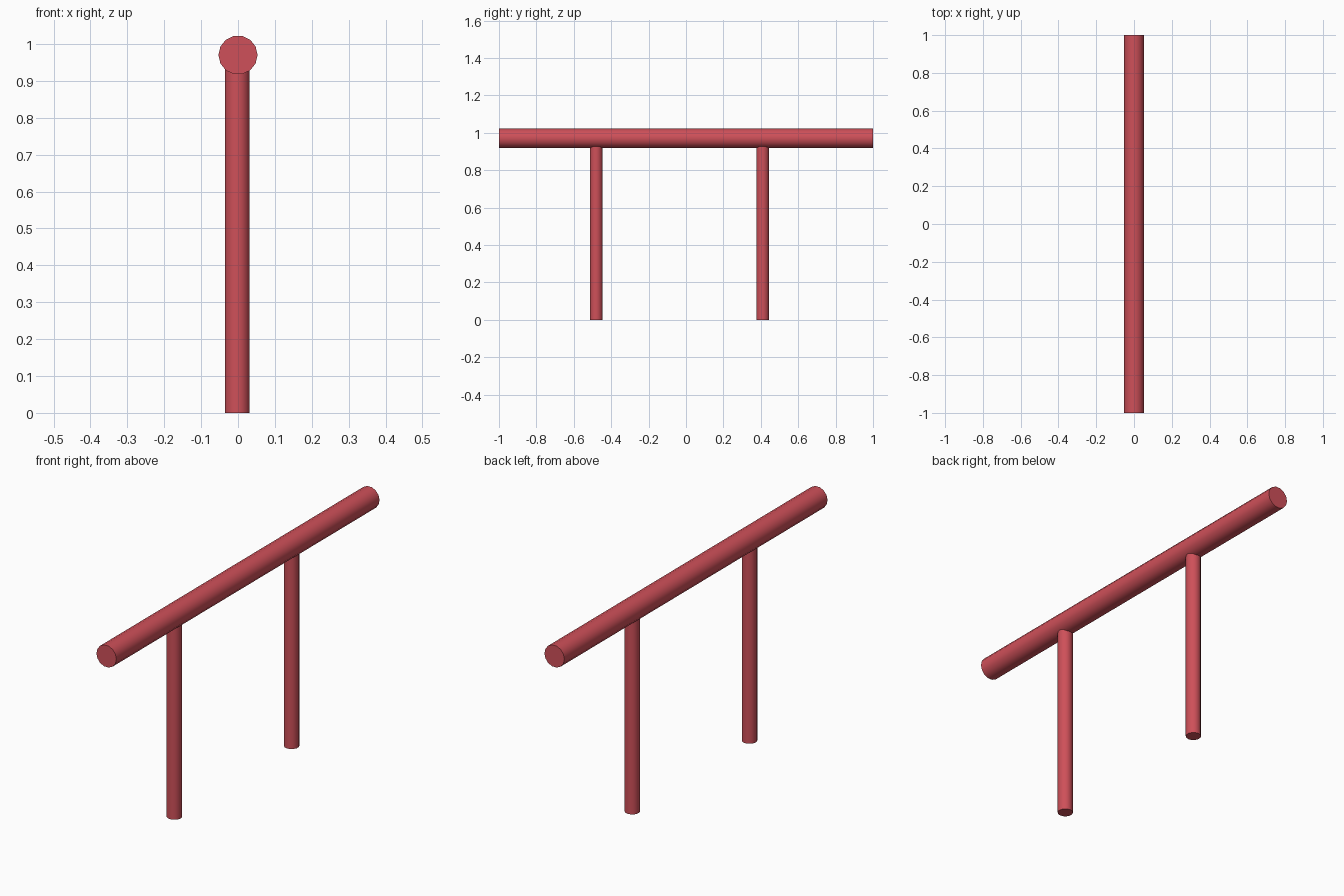
import bpy
import math

if "Cube" in bpy.data.objects:
    bpy.data.objects.remove(bpy.data.objects["Cube"])

red = bpy.data.materials.new("red_paint")
red.diffuse_color = (0.62, 0.08, 0.10, 1)
red.use_nodes = True
red.node_tree.nodes["Principled BSDF"].inputs["Base Color"].default_value = red.diffuse_color


def tube(name, radius, length, location, rotation=(0, 0, 0)):
    bpy.ops.mesh.primitive_cylinder_add(vertices=14, radius=radius, depth=length,
                                        location=location, rotation=rotation)
    obj = bpy.context.object
    obj.name = name
    obj.data.materials.append(red)
    # bake the rotation, then turn a corner to face sideways (+x and -x)
    bpy.ops.object.transform_apply(location=False, rotation=True, scale=False)
    bpy.ops.object.shade_smooth_by_angle(angle=math.radians(40))
    return obj


# Horizontal rail: turned so corners lie at the sides and flats on top and bottom
tube("handrail", 0.053, 2.0, (0, 0, 0.97),
     (math.radians(90), math.radians(0), 0)).rotation_euler.y = math.radians(90)

# Two upright posts, their tops sunk into the rail
POST_TOP = 0.95
for name, y in (("front_post", -0.48), ("back_post", 0.41)):
    tube(name, 0.034, POST_TOP, (-0.002, y, POST_TOP / 2))
